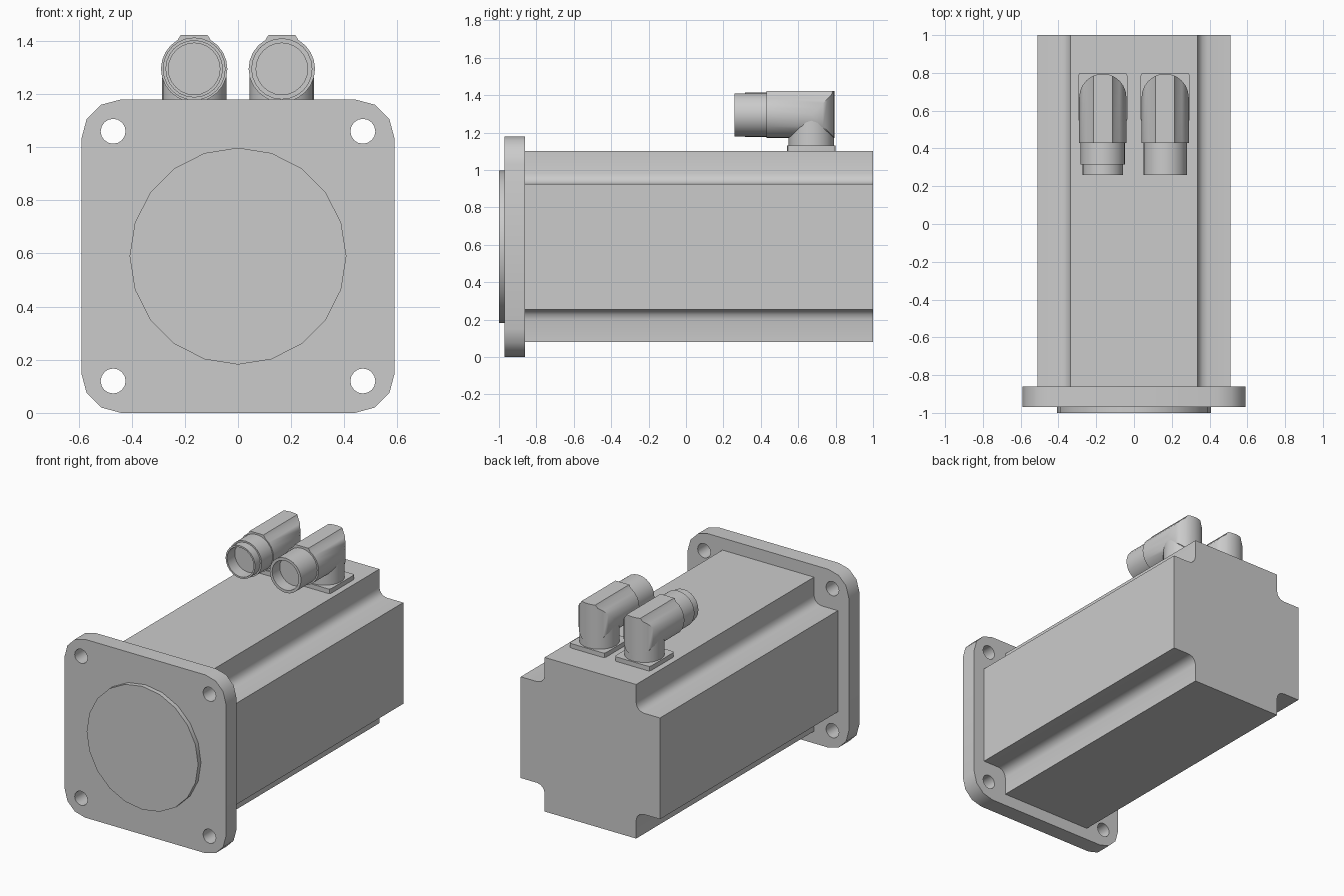
import bpy, bmesh
from math import sin, cos, pi, sqrt, radians
from mathutils import Vector

if "Cube" in bpy.data.objects:
    bpy.data.objects.remove(bpy.data.objects["Cube"], do_unlink=True)

MID_Z = 0.59            # height of the motor shaft axis
PLUG_Z = 1.295          # height of the connector axis
PLUG_Y = 0.67           # centre of the connector stem
R = 0.125               # connector body radius


def smooth(obj):
    bpy.ops.object.select_all(action='DESELECT')
    obj.select_set(True)
    bpy.context.view_layer.objects.active = obj
    bpy.ops.object.shade_smooth_by_angle(angle=radians(35))


def finish(name, bm):
    bmesh.ops.remove_doubles(bm, verts=bm.verts, dist=1e-5)
    bmesh.ops.recalc_face_normals(bm, faces=bm.faces)
    mesh = bpy.data.meshes.new(name)
    bm.to_mesh(mesh)
    bm.free()
    obj = bpy.data.objects.new(name, mesh)
    bpy.context.collection.objects.link(obj)
    smooth(obj)
    return obj


def arc(cx, cz, r, start, end, steps):
    angles = [radians(start + (end - start) * i / steps) for i in range(steps + 1)]
    return [(cx + r * cos(a), cz + r * sin(a)) for a in angles]


def four_corners(corner):
    """Repeat a corner path, given counter-clockwise, in all four quadrants."""
    loop = []
    for sx, sz in ((1, 1), (-1, 1), (-1, -1), (1, -1)):
        path = corner if sx * sz > 0 else corner[::-1]
        loop += [(sx * x, sz * z) for x, z in path]
    return loop


def extrude_profile(name, loops, y0, y1):
    """Filled x-z outline, inner loops becoming holes, extruded along y."""
    curve = bpy.data.curves.new(name, 'CURVE')
    curve.dimensions = '2D'
    curve.fill_mode = 'BOTH'
    curve.extrude = (y1 - y0) / 2
    for loop in loops:
        spline = curve.splines.new('POLY')
        spline.points.add(len(loop) - 1)
        for point, (x, z) in zip(spline.points, loop):
            point.co = (x, z, 0, 1)
        spline.use_cyclic_u = True
    temp = bpy.data.objects.new(name + "_outline", curve)
    bpy.context.collection.objects.link(temp)
    bpy.context.view_layer.update()
    mesh = bpy.data.meshes.new_from_object(
        temp.evaluated_get(bpy.context.evaluated_depsgraph_get()))
    bm = bmesh.new()
    bm.from_mesh(mesh)
    for v in bm.verts:
        x, z, d = v.co
        v.co = (x, (y0 + y1) / 2 - d, z + MID_Z)
    bpy.data.objects.remove(temp)
    bpy.data.curves.remove(curve)
    bpy.data.meshes.remove(mesh)
    return finish(name, bm)


def lathe(name, profile, origin, axis, sides):
    """Spin (radius, distance) pairs around 'y' or 'z' through origin."""
    bm = bmesh.new()
    rings = []
    for r, d in profile:
        ring = []
        for i in range(sides):
            a = 2 * pi * i / sides
            u, w = r * cos(a), r * sin(a)
            co = (u, d, w) if axis == 'y' else (u, w, d)
            ring.append(bm.verts.new(Vector(co) + Vector(origin)))
        rings.append(ring)
    for a, b in zip(rings, rings[1:]):
        for i in range(sides):
            j = (i + 1) % sides
            bm.faces.new((a[i], a[j], b[j], b[i]))
    bm.faces.new(rings[0])
    bm.faces.new(rings[-1])
    return finish(name, bm)


def plug_body(name, cx):
    """Horizontal barrel with a flat top ridge and a rounded back."""
    xs = sorted([R * sin(radians(a)) for a in range(-90, 91, 15)] + [-0.05, 0.05])
    bm = bmesh.new()
    columns = []
    for x in xs:
        half = sqrt(max(R * R - x * x, 0))
        top = 0.128 if abs(x) < 0.051 else half
        back = PLUG_Y + half
        columns.append([bm.verts.new((cx + x, y, PLUG_Z + z))
                        for y, z in ((0.43, top), (back, top), (back, -half), (0.43, -half))])
    for a, b in zip(columns, columns[1:]):
        for i in range(4):
            j = (i + 1) % 4
            bm.faces.new((a[i], a[j], b[j], b[i]))
    for end in (columns[0], columns[-1]):
        bm.faces.new(end)
    bmesh.ops.dissolve_degenerate(bm, dist=1e-5, edges=bm.edges)
    return finish(name, bm)


# Mounting flange with rounded corners and four bolt holes
holes = [arc(sx * 0.47, sz * 0.47, 0.047, 0, 337.5, 15) for sx in (-1, 1) for sz in (-1, 1)]
extrude_profile("mounting_flange",
                [four_corners(arc(0.44, 0.44, 0.15, 0, 90, 3))] + holes, -0.97, -0.86)

# Round pilot boss on the front
lathe("pilot_boss", [(0.408, -1.0), (0.408, -0.97)], (0, 0, MID_Z), 'y', 20)

# Motor housing with a filleted notch along each long edge
notch = [(0.51, 0.335)] + arc(0.39, 0.39, 0.055, 270, 180, 3) + [(0.335, 0.51)]
extrude_profile("motor_housing", [four_corners(notch)], -0.86, 1.0)

# Two angled connectors on top
sockets = {
    "right": (-0.165, [(0.108, 0.26), (0.108, 0.315), (0.118, 0.315), (0.118, 0.43)]),
    "left": (0.165, [(0.115, 0.26), (0.115, 0.43)]),
}
for side, (cx, shell) in sockets.items():
    # Square foot
    bm = bmesh.new()
    bmesh.ops.create_cube(bm, size=1)
    for v in bm.verts:
        v.co = (cx + v.co.x * 0.26, PLUG_Y + v.co.y * 0.26, 1.115 + v.co.z * 0.03)
    upright = [e for e in bm.edges if abs(e.verts[0].co.z - e.verts[1].co.z) > 0.01]
    bmesh.ops.bevel(bm, geom=upright, offset=0.015, segments=2, profile=0.5, affect='EDGES')
    finish(side + "_connector_foot", bm)

    # Upright stem, barrel and hollow socket
    lathe(side + "_connector_stem", [(0.121, 1.13), (0.121, PLUG_Z)], (cx, PLUG_Y, 0), 'z', 24)
    plug_body(side + "_connector_body", cx)
    lathe(side + "_connector_socket", [(0.097, 0.34), (0.097, 0.26)] + shell,
          (cx, 0, PLUG_Z), 'y', 24)
